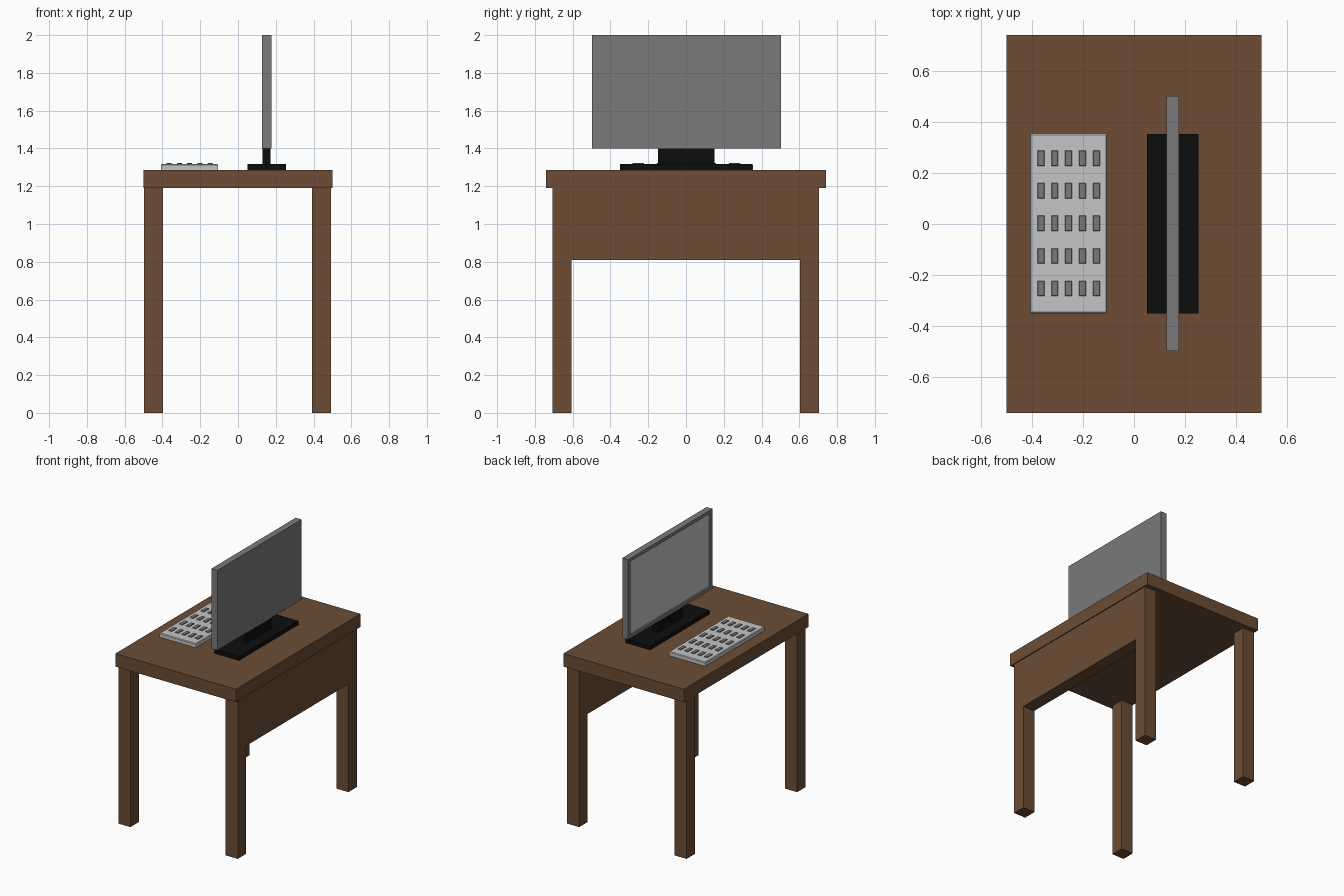
import bpy
import bmesh

cube = bpy.data.objects.get("Cube")
if cube:
    bpy.data.objects.remove(cube, do_unlink=True)


def material(name, r, g, b):
    mat = bpy.data.materials.new(name)
    mat.use_nodes = True
    mat.diffuse_color = (r, g, b, 1)
    bsdf = next(n for n in mat.node_tree.nodes if n.type == 'BSDF_PRINCIPLED')
    bsdf.inputs["Base Color"].default_value = (r, g, b, 1)
    return mat


wood = material("brown wood", 0.15, 0.073, 0.036)
grey = material("mid grey", 0.195, 0.195, 0.195)
light = material("light grey", 0.56, 0.56, 0.56)
black = material("black", 0.004, 0.004, 0.004)


def box(name, mat, x, y, z, bevel=0):
    """Box from (min, max) pairs, with an optional chamfer on its top edges."""
    bm = bmesh.new()
    bmesh.ops.create_cube(bm, size=1)
    for v in bm.verts:
        v.co = [lo + (hi - lo) * (c + 0.5) for c, (lo, hi) in zip(v.co, (x, y, z))]
    if bevel:
        top = [e for e in bm.edges if all(v.co.z > z[1] - 1e-5 for v in e.verts)]
        bmesh.ops.bevel(bm, geom=top, offset=bevel, segments=1, affect='EDGES')
    mesh = bpy.data.meshes.new(name)
    bm.to_mesh(mesh)
    bm.free()
    mesh.materials.append(mat)
    obj = bpy.data.objects.new(name, mesh)
    bpy.context.collection.objects.link(obj)
    return obj


# Desk: top, four legs and the panel between the two +x legs
box("desk_top", wood, (-0.5, 0.5), (-0.74, 0.74), (1.19, 1.287))
for side, x in (("left", 0.393), ("right", -0.498)):
    for end, y in (("front", -0.707), ("back", 0.604)):
        box(f"{end}_{side}_leg", wood, (x, x + 0.1), (y, y + 0.1), (0, 1.19))
box("modesty_panel", wood, (0.395, 0.493), (-0.607, 0.604), (0.81, 1.19))

# Monitor stand
box("stand_base", black, (0.05, 0.253), (-0.35, 0.353), (1.287, 1.317))
box("stand_neck", black, (0.13, 0.172), (-0.147, 0.15), (1.317, 1.4))

# Monitor with a recessed screen in its -x face
monitor = box("monitor", grey, (0.128, 0.177), (-0.498, 0.502), (1.4, 2.0))
monitor.data.materials.append(light)
bm = bmesh.new()
bm.from_mesh(monitor.data)
bm.normal_update()
screen = min(bm.faces, key=lambda f: f.normal.x)
bmesh.ops.inset_region(bm, faces=[screen], thickness=0.035)
inner = bmesh.ops.extrude_face_region(bm, geom=[screen])["geom"]
bmesh.ops.delete(bm, geom=[screen], context='FACES_ONLY')
for item in inner:
    if isinstance(item, bmesh.types.BMVert):
        item.co.x += 0.012
    elif isinstance(item, bmesh.types.BMFace):
        item.material_index = 1
bmesh.ops.recalc_face_normals(bm, faces=bm.faces)
bm.to_mesh(monitor.data)
bm.free()

# Keyboard and its grid of keys
box("keyboard", light, (-0.408, -0.105), (-0.35, 0.354), (1.287, 1.317), 0.005)
for row in range(5):
    for col in range(5):
        x = -0.365 + row * 0.0545
        y = -0.253 + col * 0.1277
        box(f"key_{row}_{col}", grey, (x - 0.0135, x + 0.0135),
            (y - 0.03, y + 0.03), (1.31, 1.323), 0.002)
